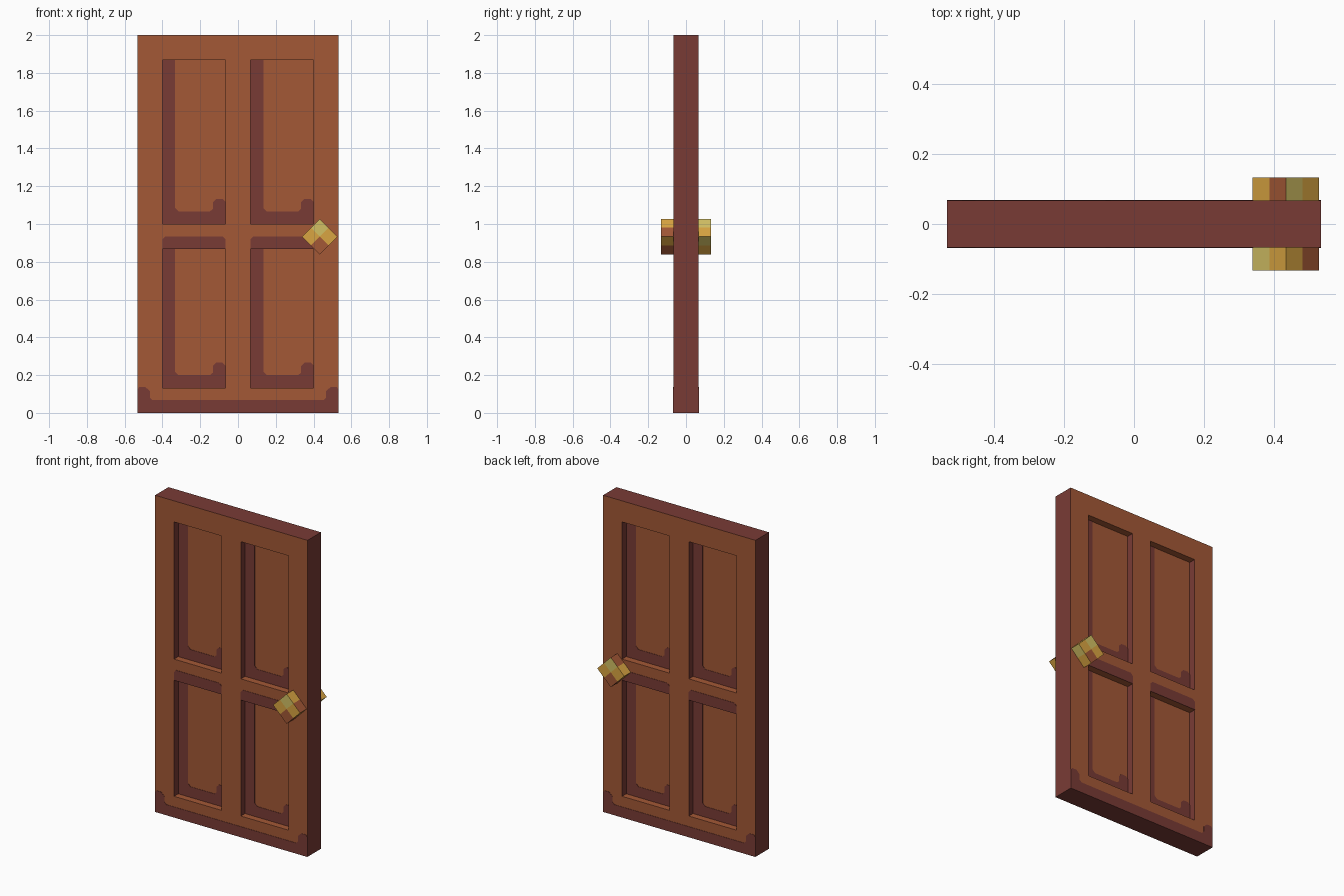
import bpy, bmesh, math
from mathutils import Matrix, Vector

if "Cube" in bpy.data.objects:
    bpy.data.objects.remove(bpy.data.objects["Cube"])


def lin(c):
    c /= 255
    return c / 12.92 if c <= 0.04045 else ((c + 0.055) / 1.055) ** 2.4


def material(name, rgb):
    m = bpy.data.materials.new(name)
    m.diffuse_color = (*[lin(c) for c in rgb], 1)
    m.use_nodes = True
    m.node_tree.nodes["Principled BSDF"].inputs["Base Color"].default_value = m.diffuse_color
    return m


WOOD = material("warm_wood", (163, 88, 54))
DARK = material("dark_wood", (121, 59, 53))
GOLD = material("gold", (217, 165, 66))
LIGHT = material("pale_gold", (210, 192, 100))

W, T, H = 0.533, 0.067, 2.0     # half width, half thickness, height
DEPTH = 0.044                   # panel recess


def finish(bm, name, mats, weld=True):
    if weld:
        bmesh.ops.remove_doubles(bm, verts=bm.verts, dist=0.0005)
    bmesh.ops.recalc_face_normals(bm, faces=bm.faces)
    me = bpy.data.meshes.new(name)
    bm.to_mesh(me)
    bm.free()
    for m in mats:
        me.materials.append(m)
    ob = bpy.data.objects.new(name, me)
    bpy.context.collection.objects.link(ob)
    return ob


# Door slab: gridded faces with the panel cells pushed in on both sides
xs = [-W, -0.4, -0.067, 0.067, 0.4, W]
zs = [0, 0.133, 0.867, 1.0, 1.867, H]
bm = bmesh.new()


def quad(*pts):
    return bm.faces.new([bm.verts.new(p) for p in pts])


for s in (-1, 1):
    for i in range(5):
        for j in range(5):
            x0, x1, z0, z1 = xs[i], xs[i + 1], zs[j], zs[j + 1]
            corners = [(x0, z0), (x1, z0), (x1, z1), (x0, z1)]
            y = s * T
            if i in (1, 3) and j in (1, 3):
                y -= s * DEPTH
                for (ax, az), (bx, bz) in zip(corners, corners[1:] + corners[:1]):
                    quad((ax, y, az), (bx, y, bz), (bx, s * T, bz), (ax, s * T, az))
            quad(*[(x, y, z) for x, z in corners])
for i in range(5):
    for z in (0, H):
        quad((xs[i], -T, z), (xs[i + 1], -T, z), (xs[i + 1], T, z), (xs[i], T, z))
    for x in (-W, W):
        quad((x, -T, zs[i]), (x, -T, zs[i + 1]), (x, T, zs[i + 1]), (x, T, zs[i]))
bm.normal_update()
for f in bm.faces:
    z = f.calc_center_median().z
    edge = abs(f.normal.x) > 0.5 or z < 0.001 or z > H - 0.001
    f.material_index = 1 if edge else 0
finish(bm, "door_slab", [WOOD, DARK])


# Painted dark trim: thin plates, repeated on the back by a half turn
def plate(name, pts, depth, turn):
    b = bmesh.new()
    f = b.faces.new([b.verts.new((x, -T + depth, z)) for x, z in pts])
    ext = bmesh.ops.extrude_face_region(b, geom=[f])
    verts = [v for v in ext["geom"] if isinstance(v, bmesh.types.BMVert)]
    bmesh.ops.translate(b, verts=verts, vec=(0, -0.002, 0))
    bmesh.ops.transform(b, matrix=Matrix.Rotation(turn, 4, "Z"), verts=b.verts)
    finish(b, name, [DARK], weld=False)


def panel_trim(x, z, h):
    pts = [(0, 0), (.333, 0), (.333, .118), (.318, .133), (.285, .133), (.267, .115),
           (.267, .08), (.252, .067), (.085, .067), (.067, .085), (.067, h), (0, h)]
    return [(x + u, z + v) for u, v in pts]


right = [(W, 0), (W, .125), (.522, .137), (.49, .137), (.467, .115), (.467, .08), (.452, .067)]
base = right + [(-x, z) for x, z in reversed(right)]
for side, turn in (("front", 0), ("back", math.pi)):
    plate(side + "_base_trim", base, 0, turn)
    for x in (-0.4, 0.067):
        plate(side + "_upper_panel_trim", panel_trim(x, 1.0, .867), DEPTH, turn)
        plate(side + "_lower_panel_trim", panel_trim(x, .133, .734), DEPTH, turn)
        rail = [(0, 0), (.333, 0), (.333, .052), (.318, .067), (.015, .067), (0, .052)]
        plate(side + "_rail_trim", [(x + u, .867 + v) for u, v in rail], 0, turn)

# Knobs: diamond blocks split in four coloured cells
c = 0.0667 / math.sqrt(2)
P, G, O = 0, 1, 2               # pale, gold, wood


def knob(name, s, upper_right, upper_left, lower_right, lower_left):
    b = bmesh.new()

    def at(i, j, y):
        return b.verts.new((0.433 + (i - j) * c, s * y, 0.933 + (2 - i - j) * c))

    def face(cells, ys, mat):
        f = b.faces.new([at(i, j, y) for (i, j), y in zip(cells, ys)])
        f.material_index = mat

    y0, y1 = T, 0.133
    for i in range(2):
        for j in range(2):
            cell = [(i, j), (i + 1, j), (i + 1, j + 1), (i, j + 1)]
            face(cell, [y1] * 4, (P, G, O)[i + j])
            face(cell, [y0] * 4, G)
    ys = (y0, y0, y1, y1)
    for k in range(2):
        n = k + 1
        face([(k, 0), (n, 0), (n, 0), (k, 0)], ys, upper_right[k])
        face([(0, k), (0, n), (0, n), (0, k)], ys, upper_left[k])
        face([(2, k), (2, n), (2, n), (2, k)], ys, lower_right[k])
        face([(k, 2), (n, 2), (n, 2), (k, 2)], ys, lower_left[k])
    finish(b, name, [LIGHT, GOLD, WOOD])


knob("front_knob", -1, (G, O), (G, P), (G, O), (P, G))
knob("back_knob", 1, (P, G), (O, G), (P, G), (G, O))
